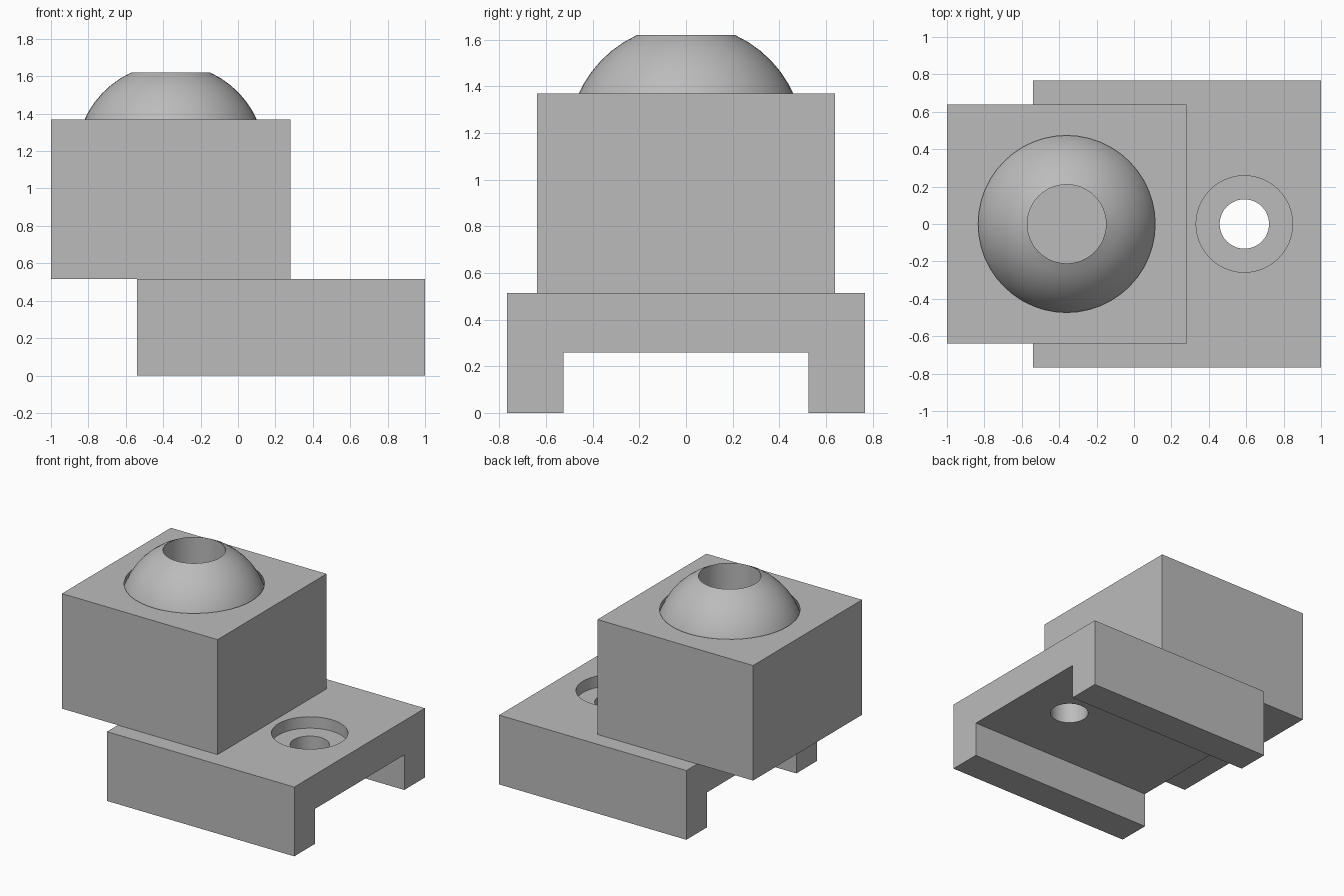
import bpy, bmesh, math
from mathutils import Vector

cube = bpy.data.objects.get("Cube")
if cube:
    bpy.data.objects.remove(cube, do_unlink=True)

GREY = (0.5, 0.5, 0.5, 1)
grey = bpy.data.materials.new("plain grey")
grey.use_nodes = True
grey.diffuse_color = GREY
grey.node_tree.nodes["Principled BSDF"].inputs["Base Color"].default_value = GREY


def make(name, bm):
    bmesh.ops.recalc_face_normals(bm, faces=bm.faces)
    mesh = bpy.data.meshes.new(name)
    bm.to_mesh(mesh)
    bm.free()
    mesh.materials.append(grey)
    obj = bpy.data.objects.new(name, mesh)
    bpy.context.collection.objects.link(obj)
    return obj


def extrude_x(name, profile, x0, x1):
    """Extrude a closed (y, z) profile along x."""
    bm = bmesh.new()
    face = bm.faces.new([bm.verts.new((x0, y, z)) for y, z in profile])
    new = bmesh.ops.extrude_face_region(bm, geom=[face])["geom"]
    bmesh.ops.translate(bm, vec=(x1 - x0, 0, 0),
                        verts=[v for v in new if isinstance(v, bmesh.types.BMVert)])
    return make(name, bm)


def lathe(name, profile, x, closed=False, sides=48):
    """Spin an (r, z) profile around a vertical axis at x."""
    bm = bmesh.new()
    pts = profile + profile[:1] if closed else profile
    verts = [bm.verts.new((x + r, 0, z)) for r, z in pts]
    edges = [bm.edges.new(pair) for pair in zip(verts, verts[1:])]
    bmesh.ops.spin(bm, geom=verts + edges, cent=(x, 0, 0), axis=(0, 0, 1),
                   angle=math.tau, steps=sides)
    bmesh.ops.remove_doubles(bm, verts=bm.verts, dist=0.0005)
    return make(name, bm)


def arc(radius, centre_z, low, high, steps=18):
    """Points of a sphere outline between two heights."""
    a, b = (math.asin((z - centre_z) / radius) for z in (low, high))
    angles = [a + (b - a) * i / steps for i in range(steps + 1)]
    return [(radius * math.cos(t), centre_z + radius * math.sin(t)) for t in angles]


def cut(target, cutter):
    cutter.hide_render = True
    mod = target.modifiers.new("cut", "BOOLEAN")
    mod.operation = "DIFFERENCE"
    mod.solver = "EXACT"
    mod.object = cutter
    bpy.context.view_layer.objects.active = target
    bpy.ops.object.modifier_apply(modifier=mod.name)
    bpy.data.objects.remove(cutter, do_unlink=True)


# Channelled base with a counterbored screw hole
half = [(0.525, 0.26), (0.525, 0), (0.767, 0), (0.767, 0.515)]
base = extrude_x("base", half + [(-y, z) for y, z in reversed(half)], -0.54, 1)
cut(base, lathe("screw_hole_cutter", [(0, 0.1), (0.132, 0.1), (0.132, 0.43),
                                      (0.258, 0.43), (0.258, 0.7), (0, 0.7)], 0.59))

# Upper block with a round socket
block = extrude_x("upper_block", [(-0.64, 0.515), (0.64, 0.515),
                                  (0.64, 1.37), (-0.64, 1.37)], -1, 0.28)
BALL_X, BALL_Z = -0.36, 1.16
socket = arc(0.518, BALL_Z, 0.7, 1.42)
cut(block, lathe("socket_cutter", [(0, 0.7)] + socket + [(0, 1.42)], BALL_X))

# Ball with a vertical bore, seated in the socket
ball = lathe("bored_ball", arc(0.506, BALL_Z, 0.7, 1.62), BALL_X, closed=True)

# Smooth the round surfaces and keep the edges crisp
for obj in (base, block, ball):
    bpy.ops.object.select_all(action="DESELECT")
    obj.select_set(True)
    bpy.context.view_layer.objects.active = obj
    bpy.ops.object.shade_smooth_by_angle(angle=math.radians(30))
